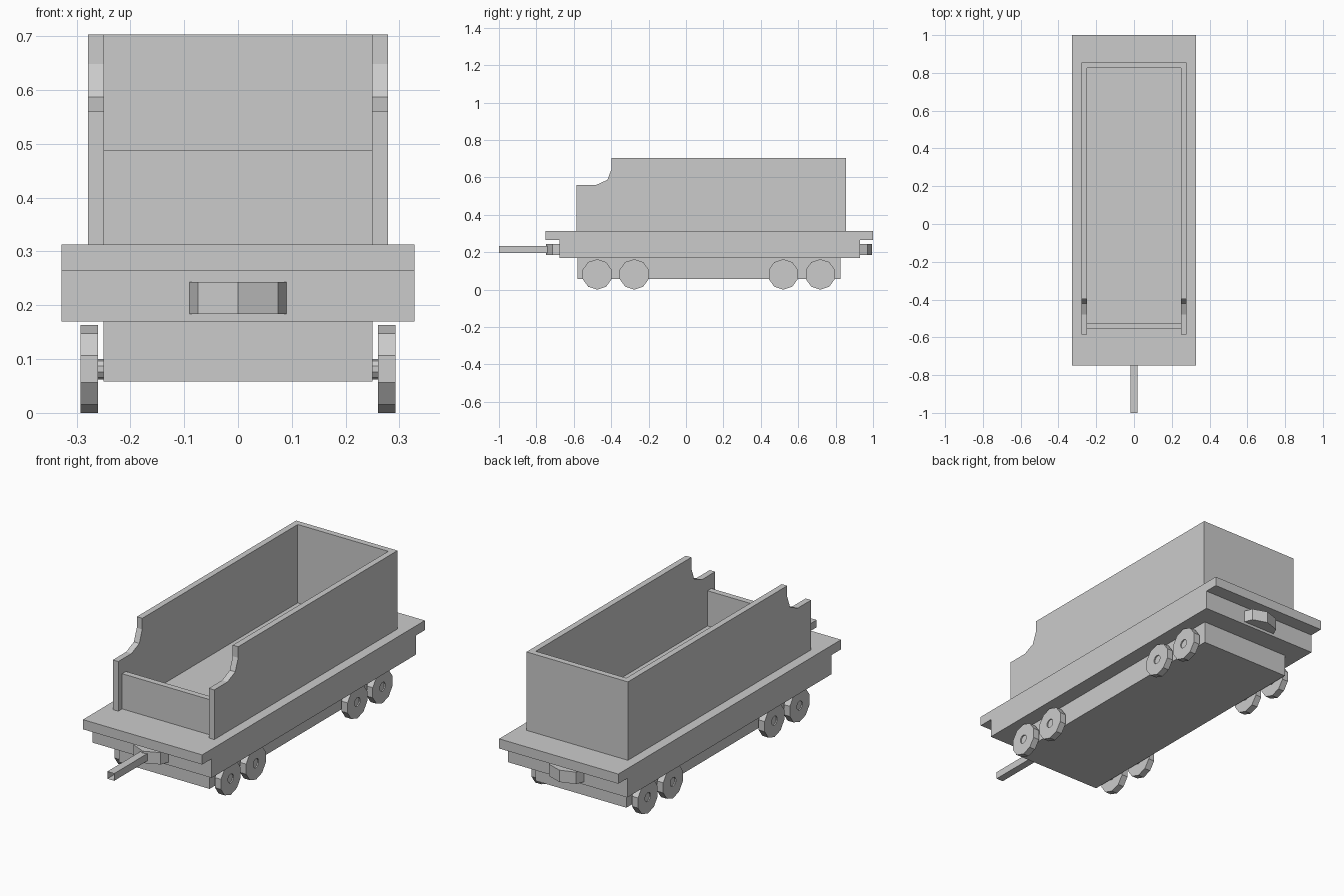
import bpy, bmesh, math
from mathutils import Vector

cube = bpy.data.objects.get("Cube")
if cube:
    bpy.data.objects.remove(cube, do_unlink=True)

grey = bpy.data.materials.new("plain_grey")
grey.use_nodes = True
colour = (0.6, 0.6, 0.6, 1)
grey.diffuse_color = colour
grey.node_tree.nodes["Principled BSDF"].inputs["Base Color"].default_value = colour


def finish(name, bm):
    mesh = bpy.data.meshes.new(name)
    bm.to_mesh(mesh)
    bm.free()
    mesh.materials.append(grey)
    obj = bpy.data.objects.new(name, mesh)
    bpy.context.collection.objects.link(obj)
    return obj


def prism(name, outline, axis, lo, hi, open_end=False, recess=None):
    """Extrude a 2D outline along x, y or z; outline uses the other two axes."""
    def place(p, d):
        a, b = p
        return {"x": (d, a, b), "y": (a, d, b), "z": (a, b, d)}[axis]
    bm = bmesh.new()
    start = [bm.verts.new(place(p, lo)) for p in outline]
    end = [bm.verts.new(place(p, hi)) for p in outline]
    n = len(outline)
    for i in range(n):
        j = (i + 1) % n
        bm.faces.new((start[i], start[j], end[j], end[i]))
    first = bm.faces.new(start)
    cap = bm.faces.new(end)
    bmesh.ops.recalc_face_normals(bm, faces=bm.faces)
    if recess:
        # Shallow hub socket in the outer face
        width, depth = recess
        bmesh.ops.inset_individual(bm, faces=[cap], thickness=width)
        hub = bmesh.ops.extrude_face_region(bm, geom=[cap])
        moved = [v for v in hub["geom"] if isinstance(v, bmesh.types.BMVert)]
        offset = Vector(place((0, 0), -depth if hi > lo else depth))
        bmesh.ops.translate(bm, verts=moved, vec=offset)
        if cap.is_valid:
            bmesh.ops.delete(bm, geom=[cap], context="FACES_ONLY")
        bmesh.ops.recalc_face_normals(bm, faces=bm.faces)
    if open_end:
        bmesh.ops.delete(bm, geom=[first], context="FACES_ONLY")
    return finish(name, bm)


def rect(a0, a1, b0, b1):
    return [(a0, b0), (a1, b0), (a1, b1), (a0, b1)]


def ring(cy, cz, r, n=10):
    return [(cy + r * math.sin(math.tau * i / n), cz + r * math.cos(math.tau * i / n))
            for i in range(n)]


# Deck with stepped ends, and the narrower underframe
deck = [(-0.675, 0.17), (0.93, 0.17), (0.93, 0.265), (1, 0.265),
        (1, 0.313), (-0.75, 0.313), (-0.75, 0.265), (-0.675, 0.265)]
prism("deck", deck, "x", -0.328, 0.328)
prism("underframe", rect(-0.58, 0.825, 0.058, 0.17), "x", -0.25, 0.25)

# Open-topped body
side = [(-0.585, 0.313), (0.855, 0.313), (0.855, 0.703), (-0.397, 0.703),
        (-0.397, 0.648), (-0.42, 0.587), (-0.48, 0.56), (-0.585, 0.56)]
for label, s in (("left", 1), ("right", -1)):
    prism(label + "_side_wall", side, "x", s * 0.249, s * 0.279)
prism("back_wall", rect(0.825, 0.855, 0.313, 0.703), "x", -0.249, 0.249)
prism("front_board", rect(-0.555, -0.525, 0.313, 0.488), "x", -0.249, 0.249)

# Wheels and axle stubs
RADIUS = 0.0815
for label, s in (("left", 1), ("right", -1)):
    for i, y in enumerate((-0.475, -0.277, 0.52, 0.718), 1):
        prism(f"{label}_wheel_{i}", ring(y, RADIUS, RADIUS), "x",
              s * 0.26, s * 0.293, recess=(0.059, 0.006))
        prism(f"{label}_axle_{i}", ring(y, RADIUS, 0.019), "x", s * 0.24, s * 0.27)

# Coupling blocks and the hollow drawbar
for label, s, face in (("front", -1, -0.675), ("back", 1, 0.93)):
    half = [(0.09, -0.02), (0.09, 0), (0.074, 0.04)]
    block = half + [(0, 0.065 if s > 0 else 0.073)] + [(-x, y) for x, y in reversed(half)]
    prism(label + "_coupling_block", [(x, face + s * y) for x, y in block],
          "z", 0.184, 0.243)
prism("drawbar", rect(-0.019, 0.019, 0.197, 0.233), "y", -1, -0.7, open_end=True)
